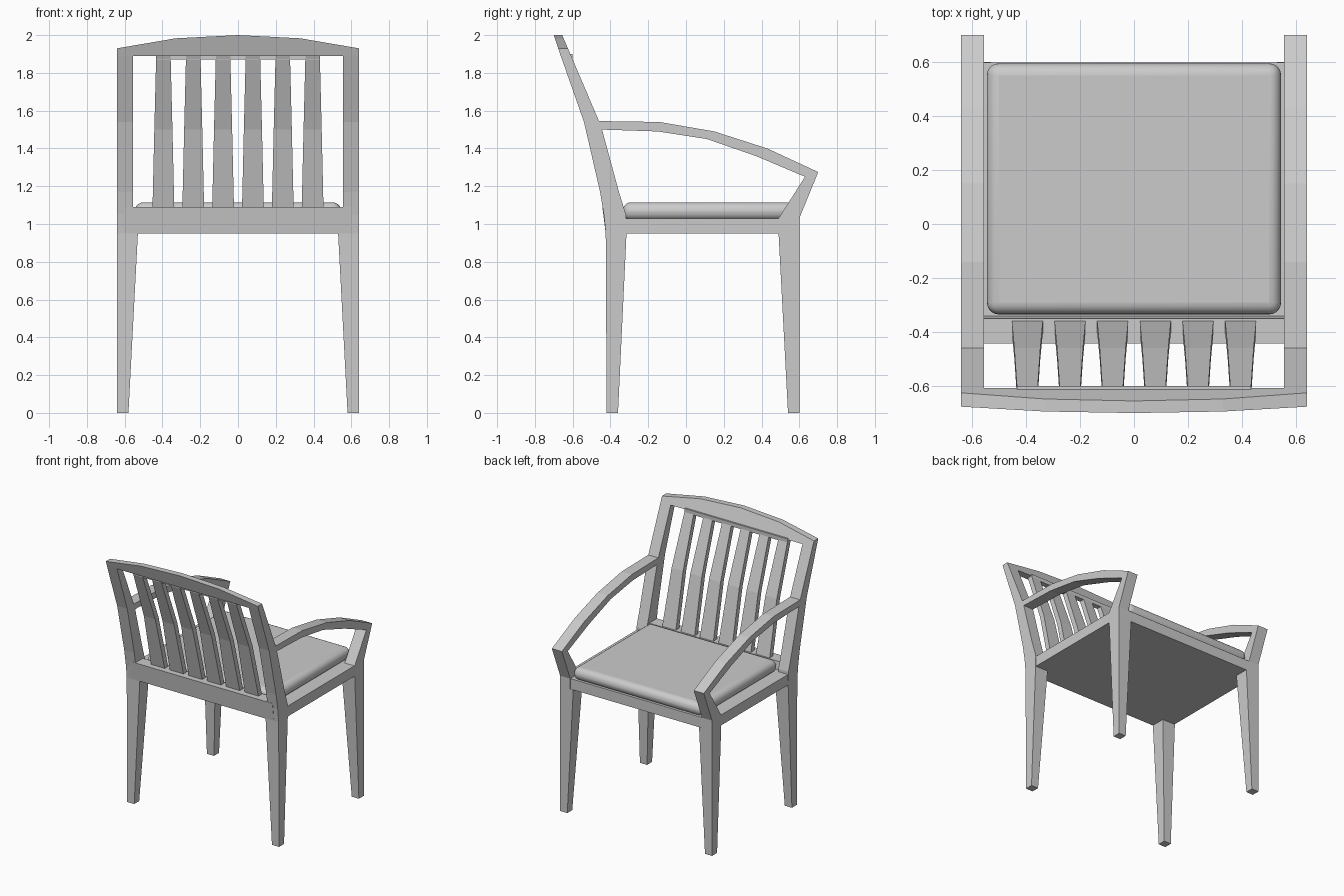
import bpy
import bmesh

if "Cube" in bpy.data.objects:
    bpy.data.objects.remove(bpy.data.objects["Cube"], do_unlink=True)

grey = bpy.data.materials.new("plain_grey")
grey.use_nodes = True
colour = (0.6, 0.6, 0.6, 1)
grey.diffuse_color = colour
grey.node_tree.nodes["Principled BSDF"].inputs["Base Color"].default_value = colour


def loft(name, rings, mirror=False):
    """Skin a row of four-cornered rings and cap both ends."""
    bm = bmesh.new()
    rows = [[bm.verts.new(p) for p in ring] for ring in rings]
    for a, b in zip(rows, rows[1:]):
        for i in range(4):
            j = (i + 1) % 4
            bm.faces.new((a[i], a[j], b[j], b[i]))
    bm.faces.new(rows[0])
    bm.faces.new(rows[-1])
    bmesh.ops.recalc_face_normals(bm, faces=bm.faces)
    mesh = bpy.data.meshes.new(name)
    bm.to_mesh(mesh)
    bm.free()
    mesh.materials.append(grey)
    obj = bpy.data.objects.new(name, mesh)
    bpy.context.collection.objects.link(obj)
    if mirror:
        obj.modifiers.new("Mirror", "MIRROR").use_mirror_merge = False
    return obj


def rect(x0, x1, y0, y1, z):
    return [(x0, y0, z), (x1, y0, z), (x1, y1, z), (x0, y1, z)]


def side_ring(x0, x1, a, b):
    """Ring across x between two (y, z) profile points."""
    return [(x0, *a), (x1, *a), (x1, *b), (x0, *b)]


def box(name, x0, x1, y0, y1, z0, z1, mirror=False):
    return loft(name, [rect(x0, x1, y0, y1, z0), rect(x0, x1, y0, y1, z1)], mirror)


OUT, IN = 0.64, 0.555
SEAT_LOW, SEAT_TOP = 0.95, 1.03

# Tapered legs
loft("back_legs", [rect(0.58, OUT, -0.42, -0.36, 0),
                   rect(0.53, OUT, -0.425, -0.315, SEAT_LOW)], True)
loft("front_legs", [rect(0.58, OUT, 0.54, 0.60, 0),
                    rect(0.53, OUT, 0.49, 0.60, SEAT_LOW)], True)

# Raked back posts: rear and front profile points
posts = [((-0.425, 0.95), (-0.315, 0.95)), ((-0.435, 1.05), (-0.318, 1.05)),
         ((-0.455, 1.17), (-0.355, 1.17)), ((-0.54, 1.54), (-0.45, 1.52)),
         ((-0.663, 1.89), (-0.608, 1.89))]
loft("back_posts", [side_ring(IN, OUT, a, b) for a, b in posts], True)

# Slanted uprights that turn into curved armrests
arms = [((0.60, 0.95), (0.49, 0.95)), ((0.60, 1.03), (0.49, 1.03)),
        ((0.70, 1.275), (0.63, 1.25)), ((0.43, 1.40), (0.37, 1.36)),
        ((0.15, 1.49), (0.11, 1.45)), ((-0.14, 1.54), (-0.15, 1.49)),
        ((-0.46, 1.545), (-0.45, 1.50))]
loft("armrests", [side_ring(IN, OUT, a, b) for a, b in arms], True)

# Seat frame and back rail
box("seat_frame", -0.637, 0.637, -0.40, 0.598, SEAT_LOW, SEAT_TOP)
loft("back_rail", [rect(-0.6, 0.6, -0.425, -0.33, SEAT_LOW),
                   rect(-0.6, 0.6, -0.443, -0.35, 1.09)])

# Arched top rail, leaning back with the posts
crest = []
for x, top in ((-OUT, 1.93), (-0.33, 1.983), (0, 2.0), (0.33, 1.983), (OUT, 1.93)):
    rise = top - 1.89
    crest.append([(x, -0.663, 1.89), (x, -0.608, 1.89),
                  (x, -0.608 - 0.43 * rise, top), (x, -0.663 - 0.337 * rise, top)])
loft("top_rail", crest)

# Back slats, wider towards the seat
for i in range(6):
    x = (i - 2.5) * 0.158
    rings = []
    for half, y, z in ((0.058, -0.355, 1.07), (0.048, -0.46, 1.5), (0.038, -0.61, 1.9)):
        rings.append(rect(x - half, x + half, y - 0.04, y, z))
    loft(f"back_slat_{i + 1}", rings)
box("slat_header", -0.433, 0.433, -0.64, -0.60, 1.87, 1.9)

# Rounded cushion
cushion = box("seat_cushion", -0.545, 0.545, -0.335, 0.595, 1.02, 1.115)
bevel = cushion.modifiers.new("Bevel", "BEVEL")
bevel.width = 0.045
bevel.segments = 5
bpy.context.view_layer.objects.active = cushion
cushion.select_set(True)
bpy.ops.object.shade_smooth_by_angle()
